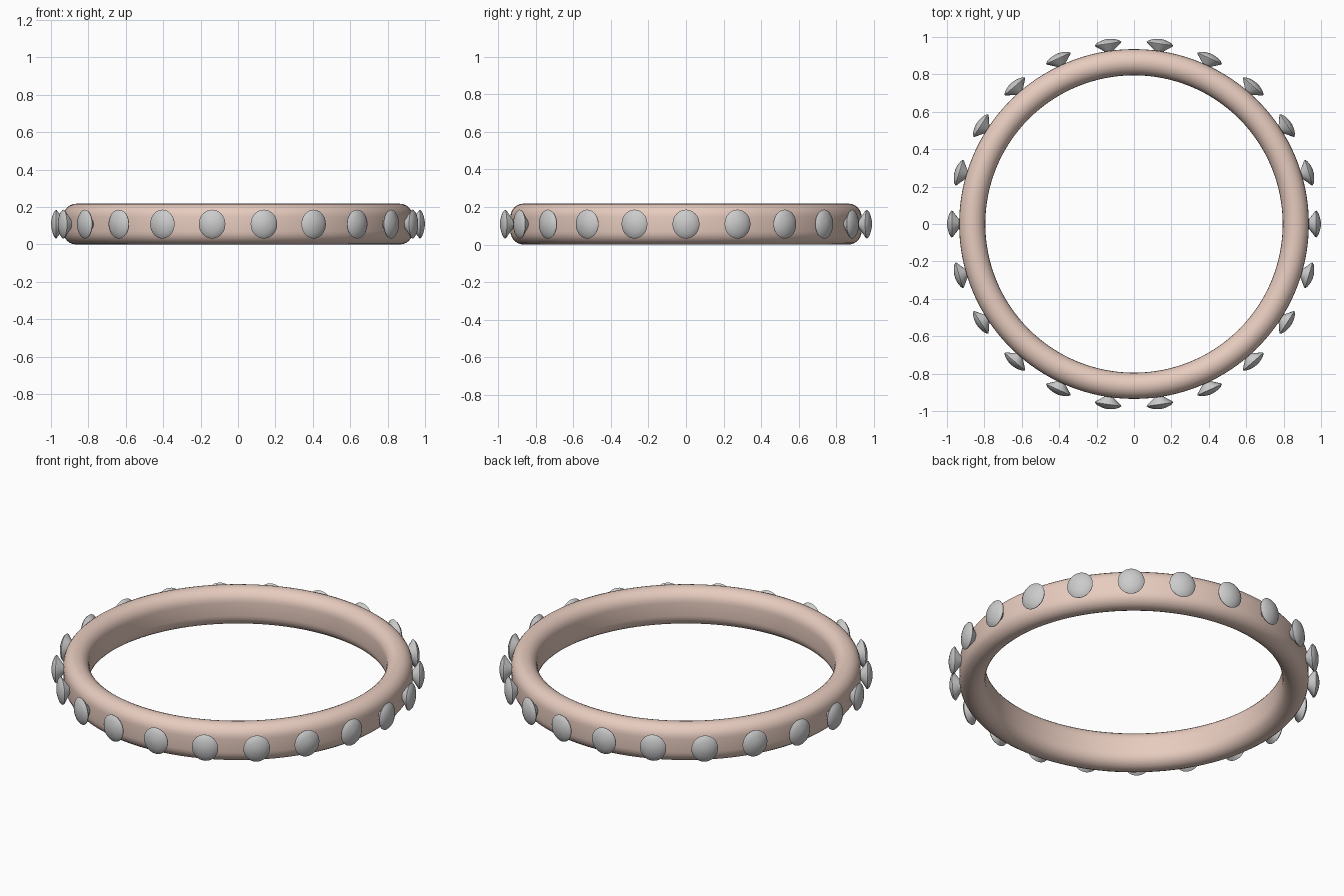
import bpy, bmesh, math
from mathutils import Matrix

if "Cube" in bpy.data.objects:
    bpy.data.objects.remove(bpy.data.objects["Cube"])

def material(name, color):
    m = bpy.data.materials.new(name)
    m.diffuse_color = color
    m.use_nodes = True
    m.node_tree.nodes["Principled BSDF"].inputs["Base Color"].default_value = m.diffuse_color
    return m

def lathe(name, profile, sides, closed, mat=None):
    """Spin an (r, z) profile around z into a smooth mesh object."""
    bm = bmesh.new()
    rings = []
    for i in range(sides):
        a = 2 * math.pi * i / sides
        rings.append([bm.verts.new((r * math.cos(a), r * math.sin(a), z)) for r, z in profile])
    n = len(profile)
    for i in range(sides):
        p, q = rings[i], rings[(i + 1) % sides]
        for j in range(n if closed else n - 1):
            k = (j + 1) % n
            bm.faces.new((p[j], q[j], q[k], p[k]))
    if not closed:
        bm.faces.new([r[0] for r in reversed(rings)])
        bm.faces.new([r[-1] for r in rings])
    bmesh.ops.recalc_face_normals(bm, faces=bm.faces)
    me = bpy.data.meshes.new(name)
    bm.to_mesh(me)
    bm.free()
    ob = bpy.data.objects.new(name, me)
    bpy.context.collection.objects.link(ob)
    if mat:
        me.materials.append(mat)
    me.shade_smooth()
    me.set_sharp_from_angle(angle=math.radians(35))
    return ob

HEIGHT, MID_R, HALF = 0.218, 0.865, 0.07
MID_Z = HEIGHT / 2

# band: stadium cross-section swept round the finger
section = []
for side, start in ((1, 0), (-1, math.pi)):
    for i in range(13):
        a = start + math.pi * i / 12
        section.append((MID_R + HALF * math.cos(a),
                        MID_Z + side * (MID_Z - HALF) + HALF * math.sin(a)))
lathe("band", section, 128, True, material("rose_gold", (0.80, 0.60, 0.52, 1)))

# stones: cone below, girdle, low crown with a tiny table
stone = [(0.024, 0.925), (0.028, 0.936), (0.075, 0.969), (0.077, 0.974),
         (0.066, 0.984), (0.045, 0.992), (0.025, 0.997), (0.010, 0.999)]
COUNT = 22
first = lathe("stone", stone, 32, False)
for i in range(COUNT):
    ob = first if i == 0 else bpy.data.objects.new("stone", first.data)
    if i:
        bpy.context.collection.objects.link(ob)
    ob.matrix_world = (Matrix.Translation((0, 0, MID_Z))
                       @ Matrix.Rotation(2 * math.pi * i / COUNT, 4, 'Z')
                       @ Matrix.Rotation(math.pi / 2, 4, 'Y')
                       @ Matrix.Diagonal((1, 0.93, 1, 1)))
